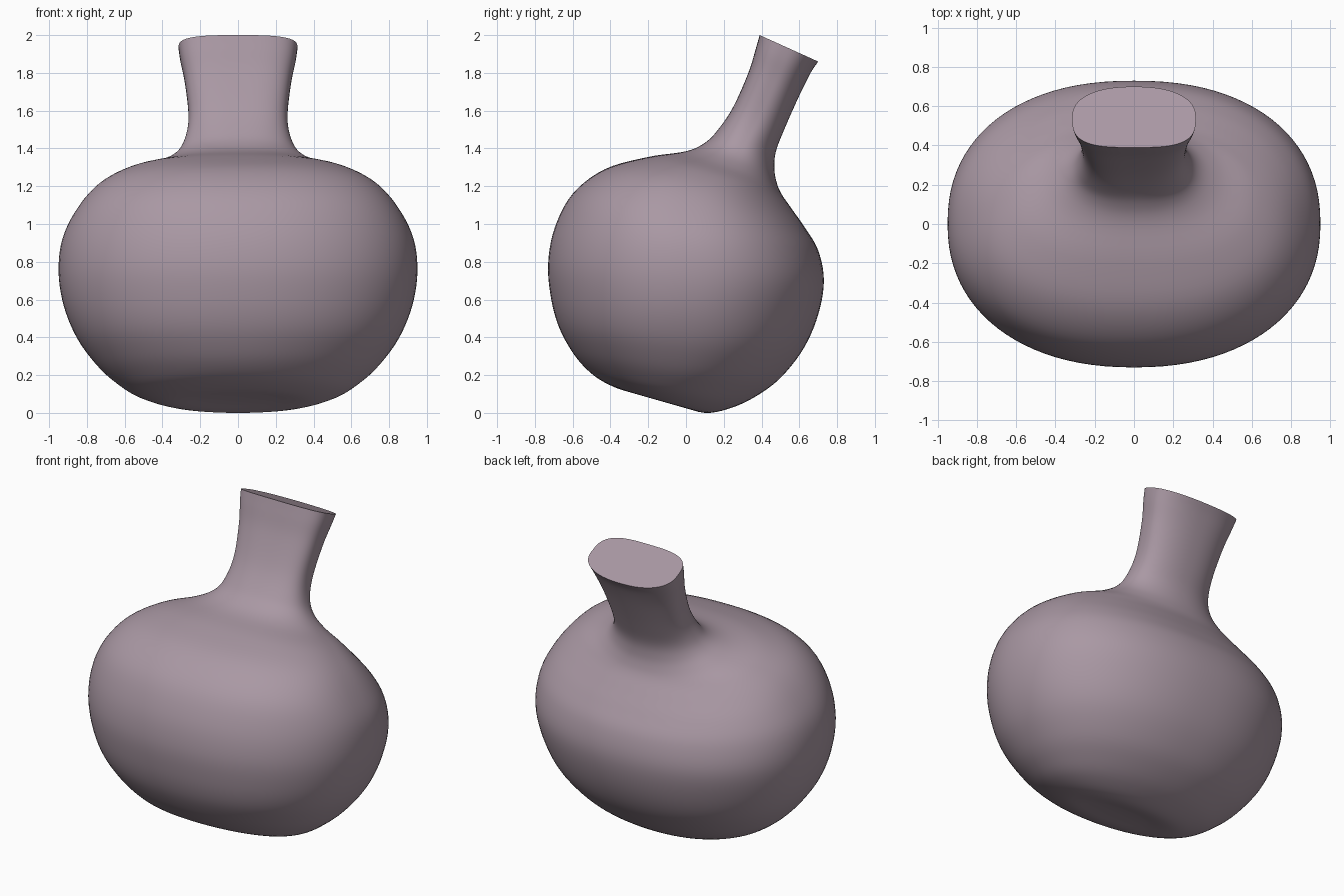
import bpy, bmesh, math

if "Cube" in bpy.data.objects:
    bpy.data.objects.remove(bpy.data.objects["Cube"])

# Tilted sections: front y, front z, back y, back z, half width, front power, back power
SECTIONS = [
    (-0.25, 0.10, -0.05, 0.047, 0.20, 2.1, 2.1),
    (-0.35, 0.125, 0.10, 0.00, 0.38, 2.1, 2.1),
    (-0.455, 0.175, 0.25, 0.03, 0.54, 2.1, 2.1),
    (-0.54, 0.245, 0.39, 0.10, 0.655, 2.1, 2.1),
    (-0.61, 0.335, 0.51, 0.195, 0.755, 2.15, 2.15),
    (-0.675, 0.46, 0.625, 0.345, 0.855, 2.2, 2.2),
    (-0.715, 0.61, 0.70, 0.52, 0.922, 2.2, 2.2),
    (-0.73, 0.79, 0.73, 0.70, 0.95, 2.2, 2.25),
    (-0.695, 0.98, 0.70, 0.86, 0.93, 2.2, 2.25),
    (-0.60, 1.16, 0.63, 0.98, 0.855, 2.3, 2.3),
    (-0.43, 1.29, 0.56, 1.08, 0.75, 2.4, 2.2),
    (-0.20, 1.355, 0.505, 1.16, 0.61, 2.5, 2.1),
    (0.00, 1.385, 0.48, 1.22, 0.44, 2.3, 2.1),
    (0.10, 1.43, 0.468, 1.29, 0.335, 2.3, 2.1),
    (0.17, 1.50, 0.475, 1.38, 0.283, 2.6, 2.1),
    (0.25, 1.62, 0.52, 1.50, 0.262, 3.0, 2.2),
    (0.33, 1.80, 0.60, 1.68, 0.28, 3.2, 2.2),
    (0.37, 1.93, 0.66, 1.80, 0.305, 3.2, 2.3),
    (0.39, 2.00, 0.70, 1.86, 0.315, 3.2, 2.3),
]
SIDES, STEPS = 96, 5


def spline(a, b, c, d, t):
    """Smooth interpolation between b and c."""
    return [0.5 * (2 * q + (r - p) * t + (2 * p - 5 * q + 4 * r - s) * t * t
                   + (3 * q - p - 3 * r + s) * t ** 3)
            for p, q, r, s in zip(a, b, c, d)]


def spow(v, e):
    return math.copysign(abs(v) ** e, v)


def ring(bm, s):
    """Squarish oval in the plane through the front and back points."""
    fy, fz, by, bz, w, nf, nb = s
    verts = []
    for i in range(SIDES):
        a = 2 * math.pi * i / SIDES
        n = nb if math.sin(a) > 0 else nf
        x, v = w * spow(math.cos(a), 2 / n), spow(math.sin(a), 2 / n)
        k = (v + 1) / 2
        verts.append(bm.verts.new((x, fy + (by - fy) * k, fz + (bz - fz) * k)))
    return verts


# Body and neck in one loft
bm = bmesh.new()
last = len(SECTIONS) - 1
rings = []
for i in range(last):
    pts = [SECTIONS[min(max(j, 0), last)] for j in range(i - 1, i + 3)]
    rings += [ring(bm, spline(*pts, k / STEPS)) for k in range(STEPS)]
rings.append(ring(bm, SECTIONS[-1]))
for lo, hi in zip(rings, rings[1:]):
    for i in range(SIDES):
        j = (i + 1) % SIDES
        bm.faces.new((lo[i], lo[j], hi[j], hi[i]))

# Underside pole and flat mouth
pole = bm.verts.new((0, -0.155, 0.078))
for i in range(SIDES):
    bm.faces.new((pole, rings[0][(i + 1) % SIDES], rings[0][i]))
bm.faces.new(rings[-1])
bmesh.ops.recalc_face_normals(bm, faces=bm.faces)

mesh = bpy.data.meshes.new("gourd_flask")
bm.to_mesh(mesh)
bm.free()
flask = bpy.data.objects.new("gourd_flask", mesh)
bpy.context.collection.objects.link(flask)

# Dusty mauve skin
skin = bpy.data.materials.new("mauve_skin")
skin.diffuse_color = (0.40, 0.315, 0.37, 1)
skin.use_nodes = True
skin.node_tree.nodes["Principled BSDF"].inputs["Base Color"].default_value = skin.diffuse_color
mesh.materials.append(skin)

bpy.context.view_layer.objects.active = flask
flask.select_set(True)
bpy.ops.object.shade_smooth_by_angle(angle=math.radians(40))
